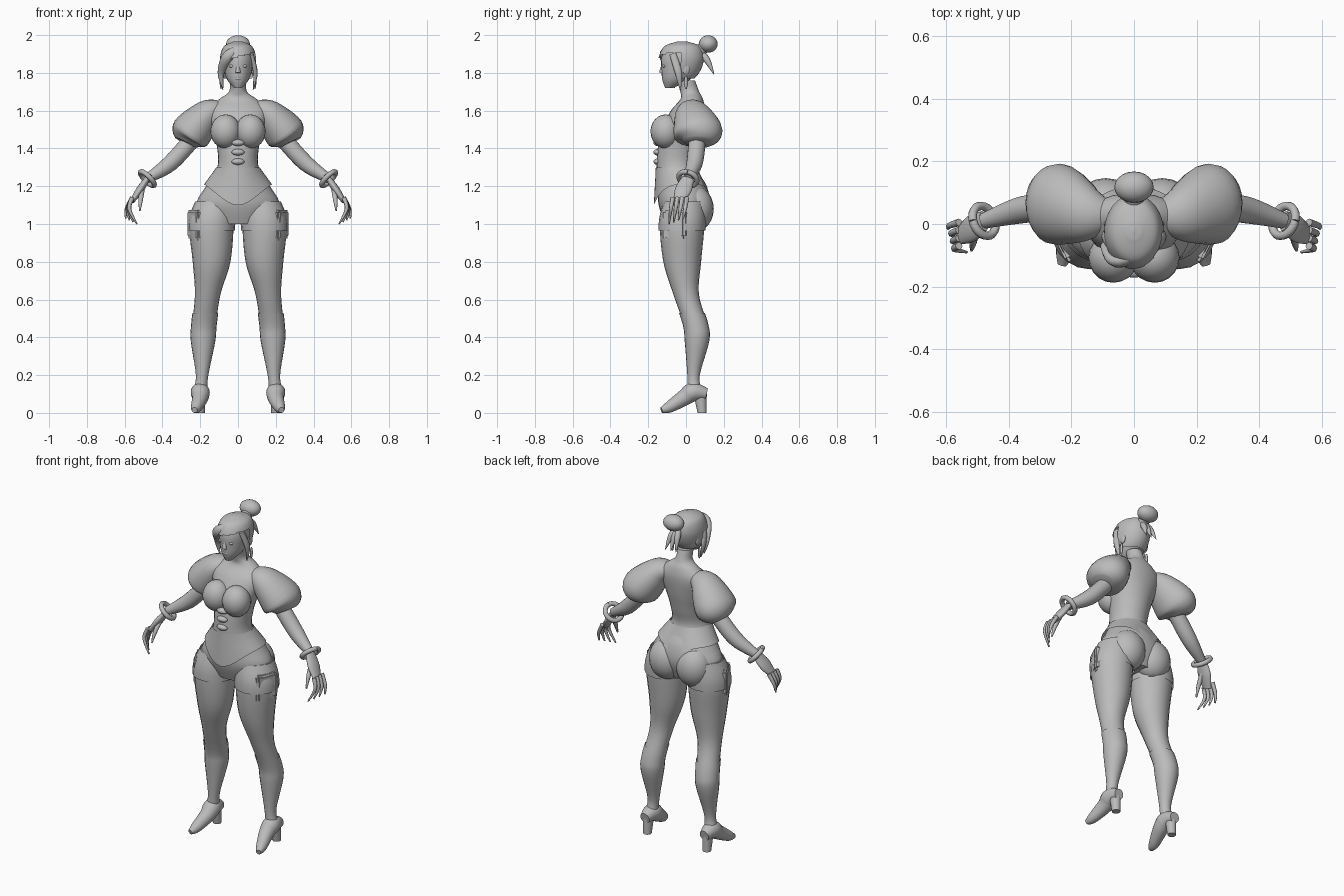
import bpy, bmesh, math
from mathutils import Vector, Matrix

default = bpy.data.objects.get("Cube")
if default:
    bpy.data.objects.remove(default, do_unlink=True)

clay = bpy.data.materials.new("plain grey")
clay.use_nodes = True
GREY = (.5, .5, .5, 1)
clay.diffuse_color = GREY
clay.node_tree.nodes["Principled BSDF"].inputs["Base Color"].default_value = GREY
X_AXIS, Y_AXIS, Z_AXIS = Matrix.Identity(3)


def finish(name, bm, mirror=False):
    """Turn a bmesh into a smooth shaded object, mirrored across x if asked."""
    bmesh.ops.recalc_face_normals(bm, faces=bm.faces[:])
    mesh = bpy.data.meshes.new(name)
    bm.to_mesh(mesh)
    bm.free()
    mesh.materials.append(clay)
    obj = bpy.data.objects.new(name, mesh)
    bpy.context.collection.objects.link(obj)
    bpy.ops.object.select_all(action="DESELECT")
    obj.select_set(True)
    bpy.context.view_layer.objects.active = obj
    bpy.ops.object.shade_smooth_by_angle(angle=math.radians(50))
    if mirror:
        modifier = obj.modifiers.new("mirror", "MIRROR")
        modifier.use_mirror_merge = False


def spline(rows, steps):
    """Smooth curve through rows of numbers."""
    rows = [Vector(row) for row in rows]
    padded = [rows[0], *rows, rows[-1]]
    curve = []
    for before, start, end, after in zip(padded, rows, rows[1:], padded[3:]):
        leave, arrive = (end - before) / 2, (after - start) / 2
        for step in range(steps):
            t = step / steps
            u = 1 - t
            curve.append(start * (1 + 2 * t) * u * u + end * (1 + 2 * u) * t * t
                         + leave * t * u * u - arrive * t * t * u)
    return curve + [rows[-1]]


def loft(name, rows, sides=20, steps=5, depth_axis=Y_AXIS, aspect=1, swell=0,
         flat=False, caps=True, warp=None, keep=None, mirror=False):
    """Skin rings (x, y, z, width) or (x, y, z, width, depth) along a curve."""
    bm = bmesh.new()
    rings = []
    points = spline(rows, steps)
    last = len(points) - 1
    for i, point in enumerate(points):
        centre = point.to_3d() if len(point) == 3 else Vector(point[:3])
        ahead, behind = points[min(i + 1, last)], points[max(i - 1, 0)]
        tangent = Z_AXIS if flat else Vector((ahead - behind)[:3]).normalized()
        deep = (depth_axis - tangent * depth_axis.dot(tangent)).normalized()
        wide = deep.cross(tangent)
        width, depth = point[3] + swell, point[-1] * aspect + swell
        ring = []
        for side in range(sides):
            angle = math.tau * side / sides
            place = centre + wide * math.cos(angle) * width + deep * math.sin(angle) * depth
            ring.append(bm.verts.new(warp(place, i / last) if warp else place))
        rings.append(ring)
    for lower, upper in zip(rings, rings[1:]):
        for side in range(sides):
            bm.faces.new((lower[side - 1], lower[side], upper[side], upper[side - 1]))
    if caps:
        bm.faces.new(rings[0])
        bm.faces.new(rings[-1])
    if keep:
        unwanted = [face for face in bm.faces if not keep(face.calc_center_median())]
        bmesh.ops.delete(bm, geom=unwanted, context="FACES")
    finish(name, bm, mirror)


def column(name, rows, x=0, **options):
    """Stack of level rings given as (z, y, width, depth)."""
    loft(name, [(x, y, z, width, depth) for z, y, width, depth in rows],
         flat=True, **options)


def blob(name, centre, size, mirror=False):
    """Ellipsoid with the given half sizes."""
    bm = bmesh.new()
    bmesh.ops.create_uvsphere(bm, u_segments=20, v_segments=12, radius=1)
    bm.transform(Matrix.Translation(centre) @ Matrix.Diagonal((*size, 1)))
    finish(name, bm, mirror)


# Torso from pelvis to neck
column("torso", [
    (1, -.01, .15, .1), (1.1, -.01, .22, .135), (1.2, -.02, .17, .13),
    (1.3, -.05, .11, .105), (1.4, -.04, .11, .11), (1.5, -.02, .135, .11),
    (1.6, .01, .16, .09), (1.66, .03, .1, .06), (1.7, .02, .048, .05),
    (1.76, 0, .044, .048)], sides=28)
blob("bust", (.066, -.108, 1.49), (.08, .08, .09), mirror=True)
blob("buttocks", (.09, .05, 1.08), (.105, .097, .12), mirror=True)


# Corset hem with a rounded front flap and a shallow point behind
def droop(place, progress):
    outward = place.xy.normalized()
    front, back = max(0, -outward.y), max(0, outward.y)
    return place - Z_AXIS * progress * (.11 * front ** 3 + .05 * back ** 4)


column("corset_hem", [(1.3, -.05, .115, .11), (1.21, -.025, .18, .145)],
       sides=40, caps=False, warp=droop)
for clasp in range(3):
    blob("front_clasp", (0, -.152, 1.43 - clasp * .05), (.034, .02, .017))

# Legs, with shorts and boot shafts as slightly larger shells over them
leg_rings = [
    (.12, -.01, 1.12, .1), (.14, -.02, 1, .118), (.14, -.02, .8, .1),
    (.16, 0, .63, .068), (.18, .05, .47, .063), (.185, .058, .38, .06),
    (.19, .04, .2, .028), (.2, .045, .12, .033)]
leg_style = dict(flat=True, mirror=True)
loft("legs", leg_rings, **leg_style)
loft("shorts_legs", leg_rings, swell=.007, caps=False,
     keep=lambda place: place.z > .95, **leg_style)
loft("boot_shafts", leg_rings, swell=.005, caps=False,
     keep=lambda place: place.z < .52, **leg_style)
loft("boot_feet", [
    (.2, .11, .1, .03), (.2, .04, .11, .05), (.2, -.01, .08, .043),
    (.22, -.09, .03, .03), (.23, -.13, .015, .015)], depth_axis=X_AXIS, mirror=True)
column("boot_heels", [(0, .085, .024, .024), (.1, .075, .03, .035)],
       x=.2, sides=12, mirror=True)

# Side pockets with a slanted lower edge
bm = bmesh.new()
bmesh.ops.create_cube(bm, size=1)
for vert in bm.verts:
    if vert.co.z < 0 and vert.co.y < 0:
        vert.co.z -= .1
bmesh.ops.bevel(bm, geom=bm.edges[:], offset=.1, segments=2, affect="EDGES")
bm.transform(Matrix.Translation((.213, -.05, 1)) @ Matrix.Rotation(-.45, 4, "Z")
             @ Matrix.Diagonal((.07, .13, .15, 1)))
finish("side_pockets", bm, mirror=True)

# Puffed sleeves, arms and palms
loft("puff_sleeves", [(.09, .025, 1.61, .045), (.16, .035, 1.58, .08),
                      (.25, .065, 1.48, .108), (.28, .065, 1.43, .06)],
     sides=24, aspect=1.2, mirror=True)
shoulder, elbow, wrist, knuckles = [Vector(joint) for joint in (
    (.24, .06, 1.45), (.36, .045, 1.32), (.48, .01, 1.24), (.56, -.04, 1.12))]
loft("arms", [(*shoulder, .045), (*elbow, .043), (*wrist, .025)], mirror=True)
loft("palms", [(*wrist, .015), (*wrist.lerp(knuckles, .5), .02), (*knuckles, .012)],
     aspect=2.2, mirror=True)

# Bracelets around the wrists
forearm = (knuckles - elbow).normalized()
across = forearm.cross(Y_AXIS).normalized()
turns = [Matrix.Rotation(math.tau * turn / 24, 3, forearm) for turn in range(25)]
loft("bracelets", [(*(wrist + turn @ across * .05), .014) for turn in turns],
     sides=8, steps=1, depth_axis=forearm, mirror=True)

# Fingers fan out from the knuckles and curl at the tips
for place, finger in enumerate(("index", "middle", "ring", "little")):
    root = knuckles + Vector((0, .025 * place - .03, .02))
    bend = root + Vector((.015 + .005 * place, -.01, -.06))
    tip = bend + Vector((.015 * place - .04, -.01, -.08 + .01 * place))
    loft(finger + "_fingers", [(*root, .012), (*bend, .01), (*tip, .004)],
         sides=8, mirror=True)
loft("thumbs", [(.505, -.01, 1.2, .014), (.515, -.06, 1.13, .012),
                (.52, -.085, 1.07, .004)], sides=8, mirror=True)

# Head and face
head_rings = [
    (1.72, -.09, .02, .02), (1.76, -.055, .055, .07), (1.81, -.035, .073, .095),
    (1.88, -.025, .08, .105), (1.94, -.02, .06, .08), (1.965, -.02, .01, .015)]
column("head", head_rings, sides=24)
loft("nose", [(0, -.12, 1.85, .007), (0, -.13, 1.8, .014)], sides=10)
blob("lips", (0, -.12, 1.77), (.02, .008, .009))
blob("eyes", (.033, -.117, 1.836), (.016, .008, .008), mirror=True)
blob("ears", (.08, 0, 1.82), (.01, .02, .03), mirror=True)
blob("earrings", (.09, 0, 1.75), (.007, .01, .035), mirror=True)

# Hair: cap cut open over the face along a slanted parting
column("hair_cap", head_rings, swell=.015, sides=32, steps=8,
       keep=lambda place: place.z > 1.77 and (
           place.y > -.03 or place.z > 1.885 + place.x / 4))
loft("swept_fringe", [(.03, -.09, 1.93, .015), (-.05, -.12, 1.89, .03),
                      (-.09, -.07, 1.8, .018), (-.08, -.06, 1.72, .003)],
     sides=10, aspect=.7)
loft("side_locks", [(.07, -.07, 1.9, .012), (.092, -.04, 1.8, .012),
                    (.08, -.03, 1.71, .002)], sides=10, aspect=1.6, mirror=True)

# Bun with loose strands below it
bun = Vector((0, .118, 1.953))
blob("bun", bun, (.063, .05, .046))
loft("bun_stalk", [(0, .05, 1.9, .035), (*bun, .03)], depth_axis=X_AXIS)
for sway in (-1, 0, 1):
    tip = bun + Vector((sway * .035, .03, -.16))
    loft("loose_strand", [(0, .07, 1.91, .015), (sway * .02, .11, 1.87, .018),
                          (*tip, .002)], sides=8, depth_axis=X_AXIS)
